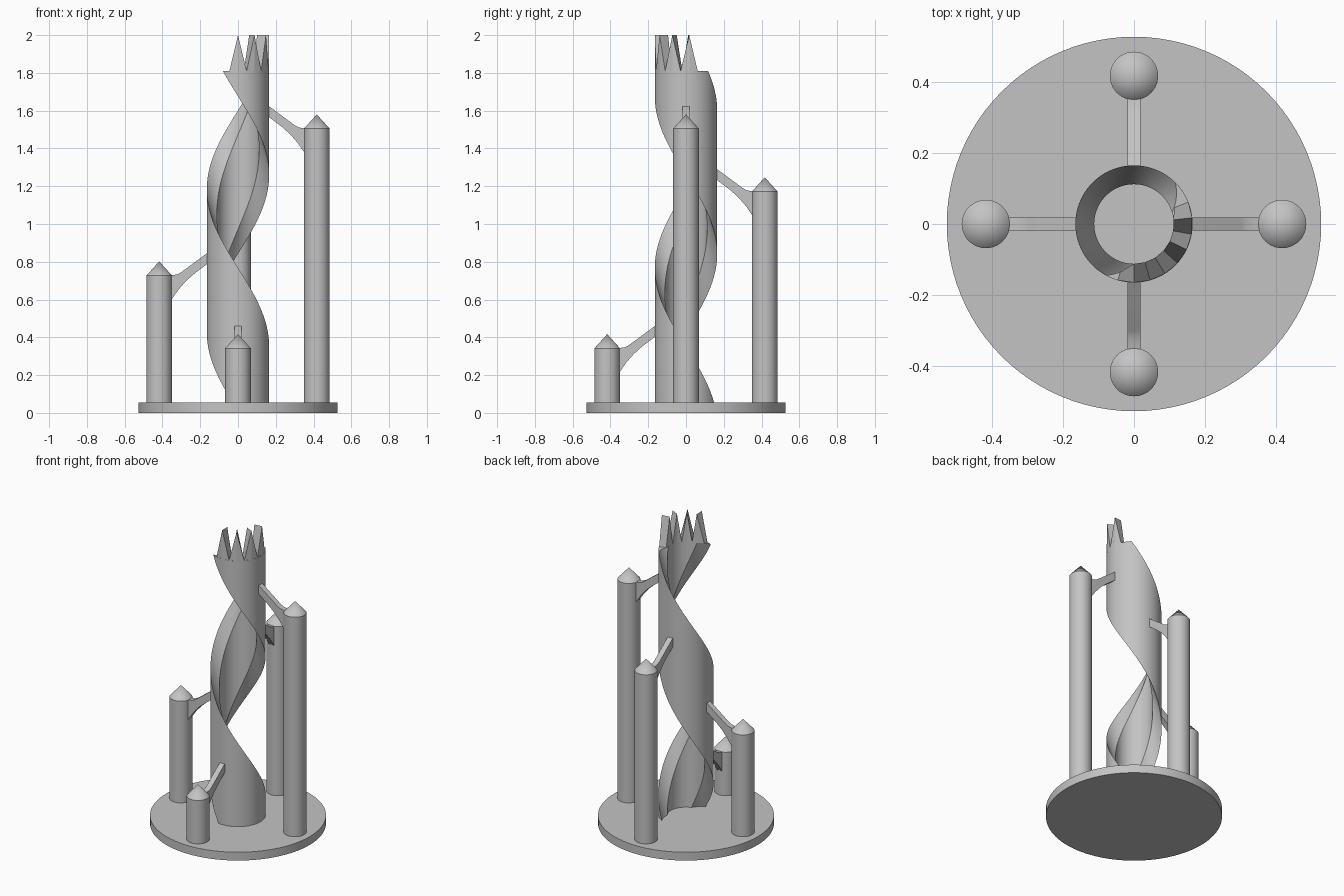
import bpy, bmesh
from math import radians, cos, sin, pi
from mathutils import Matrix, Vector

cube = bpy.data.objects.get("Cube")
if cube:
    bpy.data.objects.remove(cube)

grey = bpy.data.materials.new("plain_grey")
grey.use_nodes = True
colour = (0.55, 0.55, 0.55, 1)
grey.diffuse_color = colour
grey.node_tree.nodes["Principled BSDF"].inputs["Base Color"].default_value = colour

BASE_TOP, BASE_R = 0.055, 0.527
STRIP_TOP, CROWN_TOP = 1.81, 2.0
OUTER, INNER = 0.165, 0.112
HALF, FOLD = 82, 54            # half width of the crescent, start of its taper
TWIST = 216                    # degrees per unit of height
TOP_ANGLE = -37                # middle of the strip at its top
POST_R, POST_DIST = 0.068, 0.417


def finish(bm, name, smooth=True):
    bmesh.ops.recalc_face_normals(bm, faces=bm.faces)
    mesh = bpy.data.meshes.new(name)
    bm.to_mesh(mesh)
    bm.free()
    mesh.materials.append(grey)
    obj = bpy.data.objects.new(name, mesh)
    bpy.context.collection.objects.link(obj)
    if smooth:
        bpy.ops.object.select_all(action='DESELECT')
        obj.select_set(True)
        bpy.context.view_layer.objects.active = obj
        bpy.ops.object.shade_smooth_by_angle(angle=radians(30))
    return obj


def polar(r, deg, z):
    a = radians(deg)
    return Vector((r * cos(a), r * sin(a), z))


def inner_radius(offset):
    # The inside meets the outside in a sharp edge at both ends
    t = max(0, (abs(offset) - FOLD) / (HALF - FOLD))
    return INNER + (OUTER - INNER) * t


def lathe(name, profile, x=0, y=0, sides=48):
    bm = bmesh.new()
    verts = [bm.verts.new((r, 0, z)) for r, z in profile]
    edges = [bm.edges.new(pair) for pair in zip(verts, verts[1:])]
    bmesh.ops.spin(bm, geom=verts + edges, cent=(0, 0, 0), axis=(0, 0, 1),
                   angle=2 * pi, steps=sides)
    bmesh.ops.remove_doubles(bm, verts=bm.verts, dist=0.0005)
    bmesh.ops.translate(bm, verts=bm.verts, vec=(x, y, 0))
    return finish(bm, name)


# Round base
lathe("base_disc", [(0, 0), (BASE_R, 0), (BASE_R, BASE_TOP), (0, BASE_TOP)], sides=96)

# Twisted crescent strip
bm = bmesh.new()
offsets = list(range(-HALF, HALF + 1, 4))
rings = []
levels = 96
for i in range(levels + 1):
    z = BASE_TOP + (STRIP_TOP - BASE_TOP) * i / levels
    mid = TOP_ANGLE + TWIST * (STRIP_TOP - z)
    out = [bm.verts.new(polar(OUTER, mid + o, z)) for o in offsets]
    ins = [bm.verts.new(polar(inner_radius(o), mid + o, z)) for o in offsets[1:-1]]
    rings.append((out, [out[0]] + ins + [out[-1]]))
for low, high in zip(rings, rings[1:]):
    for side in (0, 1):
        for j in range(len(offsets) - 1):
            bm.faces.new((low[side][j], low[side][j + 1],
                          high[side][j + 1], high[side][j]))
for out, ins in (rings[0], rings[-1]):
    for j in range(len(offsets) - 1):
        corners = dict.fromkeys((out[j], out[j + 1], ins[j + 1], ins[j]))
        bm.faces.new(list(corners))
finish(bm, "twisted_strip")

# Crown of four pointed teeth
for k in range(4):
    start = -106 + 32 * k
    bm = bmesh.new()
    loops = []
    for outside in (True, False):
        loop = []
        for deg, z in ((start, STRIP_TOP), (start + 16, STRIP_TOP),
                       (start + 32, STRIP_TOP), (start + 16, CROWN_TOP)):
            r = OUTER if outside else inner_radius(deg - TOP_ANGLE)
            loop.append(bm.verts.new(polar(r, deg, z)))
        bm.faces.new((loop[0], loop[1], loop[3]))
        bm.faces.new((loop[1], loop[2], loop[3]))
        loops.append(loop)
    a, b = loops
    for j in range(4):
        n = (j + 1) % 4
        bm.faces.new((a[j], a[n], b[n], b[j]))
    finish(bm, f"crown_tooth_{k + 1}", smooth=False)

# Posts with conical caps, each tied to the strip by a curved brace
BRACE = [(0.15, 0.125), (0.165, 0.118), (0.30, 0.018), (0.322, 0.006), (0.36, 0),
         (0.36, -0.14), (0.35, -0.125), (0.318, -0.078), (0.278, -0.032),
         (0.235, 0.007), (0.165, 0.06), (0.15, 0.071)]
posts = {"front": (-90, 0.342), "right": (180, 0.727),
         "back": (90, 1.172), "left": (0, 1.505)}
for side, (deg, top) in posts.items():
    c = polar(POST_DIST, deg, 0)
    lathe(f"{side}_post", [(0, BASE_TOP), (POST_R, BASE_TOP), (POST_R, top),
                           (0, top + 0.075)], c.x, c.y)
    bm = bmesh.new()
    face = bm.faces.new([bm.verts.new((x, -0.018, top + z)) for x, z in BRACE])
    ext = bmesh.ops.extrude_face_region(bm, geom=[face], use_keep_orig=True)
    moved = [v for v in ext["geom"] if isinstance(v, bmesh.types.BMVert)]
    bmesh.ops.translate(bm, verts=moved, vec=(0, 0.036, 0))
    bmesh.ops.rotate(bm, verts=bm.verts, cent=(0, 0, 0),
                     matrix=Matrix.Rotation(radians(deg), 3, 'Z'))
    finish(bm, f"{side}_brace")
